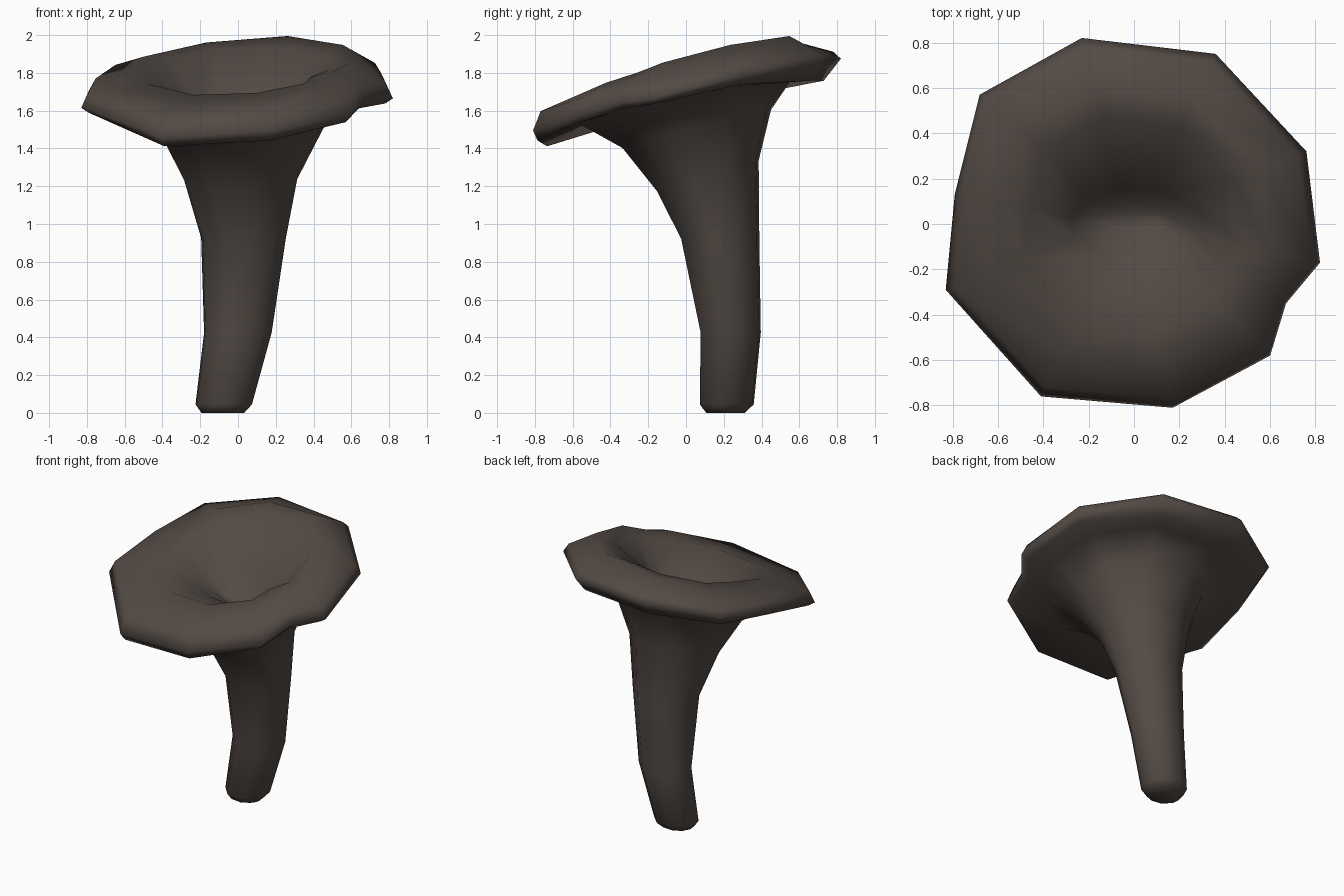
import bpy, bmesh, math

if "Cube" in bpy.data.objects:
    bpy.data.objects.remove(bpy.data.objects["Cube"])

# Irregular rim corners (x, y, z), counter-clockwise
rim = [(0.82, -0.17, 1.67), (0.76, 0.32, 1.80), (0.36, 0.75, 1.87), (-0.23, 0.82, 1.88),
       (-0.68, 0.57, 1.80), (-0.79, 0.13, 1.71), (-0.83, -0.29, 1.62), (-0.41, -0.76, 1.46),
       (0.17, -0.81, 1.50), (0.60, -0.58, 1.58), (0.67, -0.35, 1.65)]
angles = [math.atan2(y, x) for x, y, z in rim]


def ring(cx, cy, cz, rx, ry, tilt_x=0, tilt_y=0):
    """Tilted ellipse with one point under every rim corner."""
    pts = []
    for a in angles:
        dx, dy = rx * math.cos(a), ry * math.sin(a)
        pts.append((cx + dx, cy + dy, cz + dx * tilt_x + dy * tilt_y))
    return pts


def rim_ring(s, base, tilt_left, tilt_right, tilt_y):
    """Rim outline scaled inwards, lying on a tilted, slightly folded plane."""
    return [(x * s, y * s, base + x * s * (tilt_right if x > 0 else tilt_left) + y * s * tilt_y)
            for x, y, z in rim]


rings = [
    # stem, from foot to flare
    ring(-0.08, 0.21, 0.005, 0.115, 0.105),
    ring(-0.075, 0.217, 0.05, 0.152, 0.147),
    ring(0.0, 0.238, 0.43, 0.182, 0.164),
    ring(0.03, 0.183, 0.93, 0.228, 0.213, 0, 0.02),
    ring(0.01, 0.118, 1.26, 0.31, 0.277, 0, 0.3),
    ring(0.02, 0.06, 1.51, 0.44, 0.405, 0.05, 0.27),
    ring(0.0, 0.0, 1.655, 0.62, 0.58, 0.05, 0.22),
    # underside lip, rim and its rolled top edge
    [(x * 0.95, y * (0.93 - 0.05 * y), z - 0.06 - 0.08 * max(y, 0) + 0.04 * abs(x)) for x, y, z in rim],
    rim,
    [(x * 0.955, y * 0.95, z + 0.07 - 0.04 * y) for x, y, z in rim],
    # upper lip and funnel
    rim_ring(0.73, 1.81, 0.07, 0.14, 0.28),
    rim_ring(0.58, 1.815, 0.05, 0.06, 0.26),
    ring(0.0, 0.0, 1.63, 0.28, 0.16, 0.03, 0.4),
    ring(0.0, 0.03, 1.50, 0.12, 0.06),
]

# Loft the trumpet-shaped body
bm = bmesh.new()
loops = [[bm.verts.new(p) for p in r] for r in rings]
n = len(rim)
for lo, hi in zip(loops, loops[1:]):
    for i in range(n):
        j = (i + 1) % n
        bm.faces.new((lo[i], lo[j], hi[j], hi[i]))
bm.faces.new(loops[0][::-1])
bm.faces.new(loops[-1])
zmin = min(v.co.z for v in bm.verts)
for v in bm.verts:
    v.co.z -= zmin
bmesh.ops.recalc_face_normals(bm, faces=bm.faces)
for f in bm.faces:
    f.smooth = True
mesh = bpy.data.meshes.new("trumpet_mushroom")
bm.to_mesh(mesh)
bm.free()

mat = bpy.data.materials.new("dark brown")
mat.diffuse_color = (0.085, 0.068, 0.058, 1)
mat.use_nodes = True
mat.node_tree.nodes["Principled BSDF"].inputs["Base Color"].default_value = mat.diffuse_color
mesh.materials.append(mat)
obj = bpy.data.objects.new("trumpet_mushroom", mesh)
bpy.context.collection.objects.link(obj)
